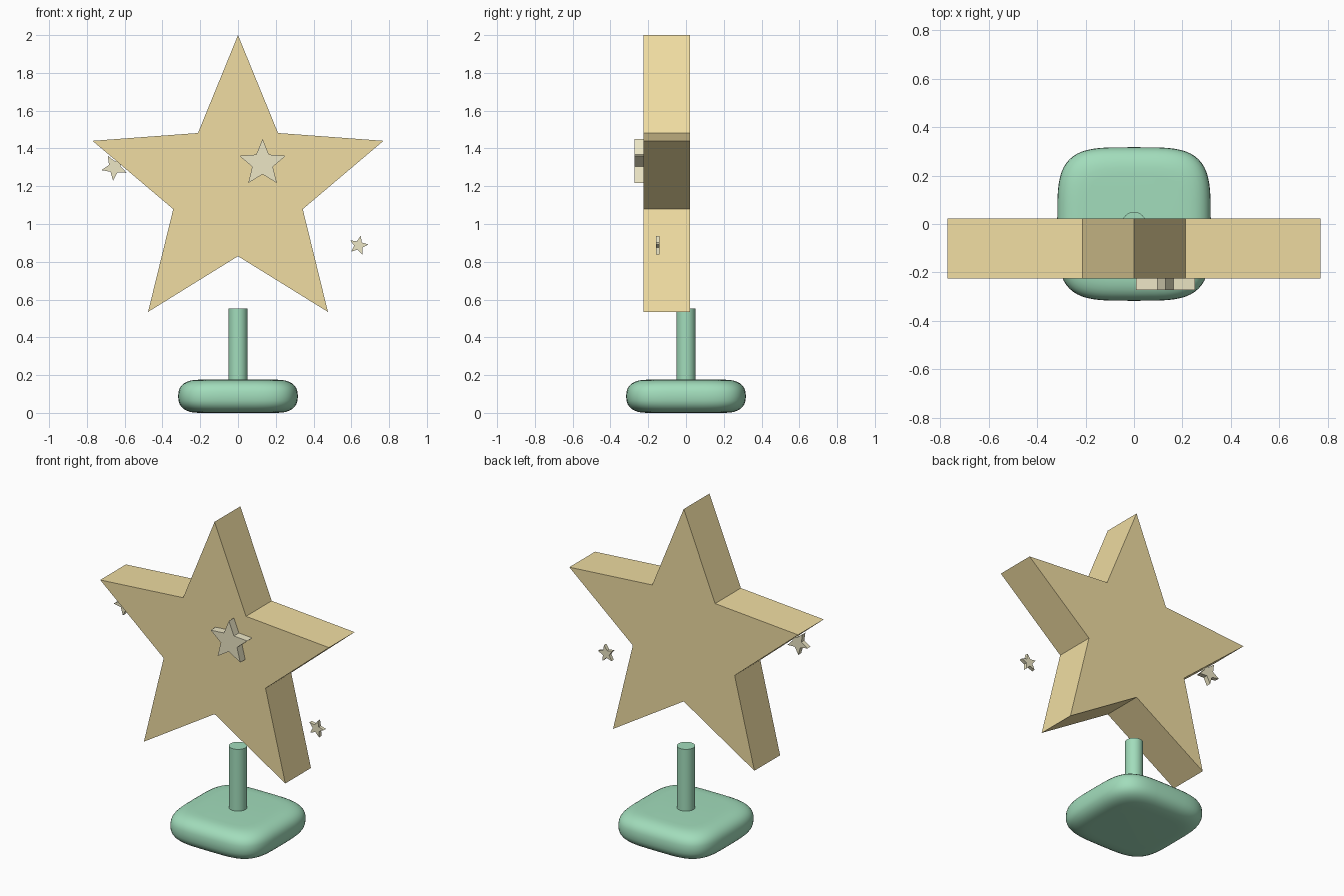
import bpy, bmesh
from math import sin, cos, pi, radians, copysign

if "Cube" in bpy.data.objects:
    bpy.data.objects.remove(bpy.data.objects["Cube"])


def material(name, rgb):
    m = bpy.data.materials.new(name)
    m.diffuse_color = (*rgb, 1)
    m.use_nodes = True
    m.node_tree.nodes["Principled BSDF"].inputs["Base Color"].default_value = m.diffuse_color
    return m


gold = material("gold", (0.87, 0.72, 0.36))
cream = material("cream", (0.84, 0.79, 0.56))
mint = material("mint", (0.36, 0.72, 0.50))


def finish(bm, name, mat, smooth=False):
    bmesh.ops.recalc_face_normals(bm, faces=bm.faces[:])
    me = bpy.data.meshes.new(name)
    bm.to_mesh(me)
    bm.free()
    me.materials.append(mat)
    ob = bpy.data.objects.new(name, me)
    bpy.context.collection.objects.link(ob)
    if smooth:
        bpy.ops.object.select_all(action='DESELECT')
        ob.select_set(True)
        bpy.context.view_layer.objects.active = ob
        bpy.ops.object.shade_smooth_by_angle(angle=radians(40))
    return ob


def star(name, x, z, radius, y_front, y_back, mat, tip_angle=90):
    """Five-pointed star plate facing -y; tip_angle is the direction of one tip."""
    bm = bmesh.new()
    verts = []
    for i in range(10):
        a = radians(tip_angle + 36 * i)
        r = radius if i % 2 == 0 else radius * 0.445
        verts.append(bm.verts.new((x + r * cos(a), y_front, z + r * sin(a))))
    face = bm.faces.new(verts)
    ext = bmesh.ops.extrude_face_region(bm, geom=[face], use_keep_orig=True)
    moved = [v for v in ext["geom"] if isinstance(v, bmesh.types.BMVert)]
    bmesh.ops.translate(bm, verts=moved, vec=(0, y_back - y_front, 0))
    return finish(bm, name, mat)


def spow(v, p):
    return copysign(abs(v) ** p, v)


def cushion(name, half, height, mat, sides=64, steps=16):
    """Soft rounded-square slab: squircle rings following a rounded edge profile."""
    bm = bmesh.new()
    rings = []
    for k in range(steps + 1):
        t = -pi / 2 + pi * k / steps
        s = half * (0.63 + 0.37 * abs(cos(t)) ** 0.8)
        z = height / 2 * (1 + spow(sin(t), 0.8))
        ring = []
        for i in range(sides):
            a = 2 * pi * i / sides
            ring.append(bm.verts.new((s * spow(cos(a), 0.5), s * spow(sin(a), 0.5), z)))
        rings.append(ring)
    for lo, hi in zip(rings, rings[1:]):
        for i in range(sides):
            j = (i + 1) % sides
            bm.faces.new((lo[i], lo[j], hi[j], hi[i]))
    bm.faces.new(rings[0])
    bm.faces.new(rings[-1])
    return finish(bm, name, mat, smooth=True)


# Soft square base
cushion("base", 0.317, 0.176, mint)

# Round stem, sunk a little into the base
bm = bmesh.new()
bmesh.ops.create_cone(bm, cap_ends=True, segments=32, radius1=0.05, radius2=0.05, depth=0.40)
bmesh.ops.translate(bm, verts=bm.verts[:], vec=(0, 0, 0.352))
finish(bm, "stem", mint, smooth=True)

# Large star and its three small companions
star("large_star", 0, 1.19, 0.81, -0.225, 0.022, gold)
star("front_small_star", 0.13, 1.321, 0.129, -0.273, -0.222, cream)
star("left_small_star", -0.654, 1.30, 0.071, -0.163, -0.135, cream, tip_angle=120)
star("right_small_star", 0.638, 0.887, 0.052, -0.160, -0.139, cream, tip_angle=77)
